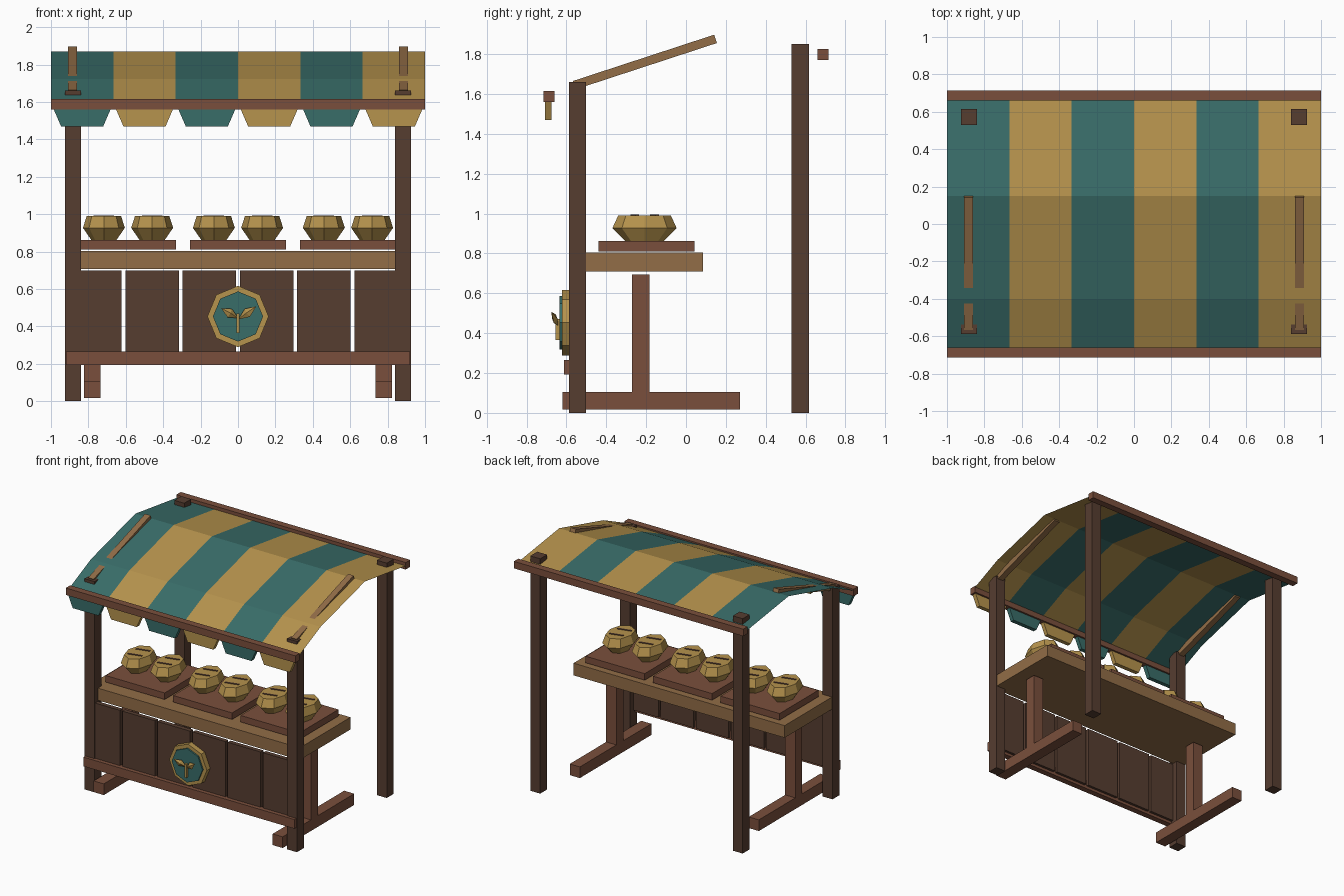
import bpy, bmesh, math
from mathutils import Matrix, Vector, Euler

if "Cube" in bpy.data.objects:
    bpy.data.objects.remove(bpy.data.objects["Cube"])


def material(name, rgb):
    m = bpy.data.materials.new(name)
    lin = [((c / 255 + 0.055) / 1.055) ** 2.4 for c in rgb]
    m.diffuse_color = (*lin, 1)
    m.use_nodes = True
    m.node_tree.nodes["Principled BSDF"].inputs["Base Color"].default_value = m.diffuse_color
    return m


DARK = material("dark_wood", (86, 61, 48))
RED = material("red_wood", (122, 79, 60))
TAN = material("tan_wood", (146, 109, 71))
TEAL = material("teal_cloth", (57, 109, 105))
GOLD = material("gold", (182, 147, 77))


def finish(name, bm, *mats):
    me = bpy.data.meshes.new(name)
    bm.to_mesh(me)
    bm.free()
    for m in mats:
        me.materials.append(m)
    ob = bpy.data.objects.new(name, me)
    bpy.context.collection.objects.link(ob)
    return ob


def box(name, mat, x, y, z, rot=None):
    """Box from (min, max) ranges, optionally turned about its centre."""
    bm = bmesh.new()
    bmesh.ops.create_cube(bm, size=1)
    size = [b - a for a, b in (x, y, z)]
    mid = Vector([(a + b) / 2 for a, b in (x, y, z)])
    turn = Euler(rot or (0, 0, 0)).to_matrix().to_4x4()
    bm.transform(Matrix.Translation(mid) @ turn @ Matrix.Diagonal((*size, 1)))
    return finish(name, bm, mat)


def loft(name, mat, rings):
    """Solid through equal-length rings of points, capped at both ends."""
    bm = bmesh.new()
    vs = [[bm.verts.new(p) for p in r] for r in rings]
    n = len(vs[0])
    for a, b in zip(vs, vs[1:]):
        for i in range(n):
            j = (i + 1) % n
            bm.faces.new((a[i], a[j], b[j], b[i]))
    bm.faces.new(vs[0][::-1])
    bm.faces.new(vs[-1])
    bmesh.ops.recalc_face_normals(bm, faces=bm.faces)
    return finish(name, bm, mat)


def octagon(fn, n=8):
    return [fn(math.cos(i * math.tau / n), math.sin(i * math.tau / n)) for i in range(n)]


# posts, roof struts and trestle legs, mirrored left and right
for s, side in ((-1, "left"), (1, "right")):
    def mx(c, w):
        return (s * c - w / 2, s * c + w / 2)
    box("front_post_" + side, DARK, mx(0.8825, 0.086), (-0.588, -0.502), (0, 1.66))
    box("rear_post_" + side, DARK, mx(0.8825, 0.086), (0.53, 0.616), (0, 1.85))
    a, b = Vector((0, -0.56, 1.644)), Vector((0, 0.148, 1.876))
    mid, d = (a + b) / 2, b - a
    box("roof_strut_" + side, TAN, mx(0.885, 0.048),
        (mid.y - d.length / 2, mid.y + d.length / 2),
        (mid.z - 0.022, mid.z + 0.022), (math.atan2(d.z, d.y), 0, 0))
    box("trestle_foot_" + side, RED, mx(0.78, 0.088), (-0.62, 0.27), (0.018, 0.106))
    box("trestle_leg_" + side, RED, mx(0.78, 0.088), (-0.27, -0.184), (0.106, 0.695))

# rails holding the awning
box("front_awning_rail", RED, (-1, 1), (-0.715, -0.66), (1.56, 1.615))
box("rear_awning_rail", RED, (-1, 1), (0.66, 0.715), (1.77, 1.825))

# striped awning: thin folded cloth, stripes by column
profile = [(-0.69, 1.59), (-0.4, 1.723), (0.15, 1.87), (0.688, 1.795)]
bm = bmesh.new()
cols = [[bm.verts.new((-1 + i / 3, y, z)) for y, z in profile] for i in range(7)]
for i in range(6):
    for j in range(3):
        f = bm.faces.new((cols[i][j], cols[i + 1][j], cols[i + 1][j + 1], cols[i][j + 1]))
        f.material_index = i % 2
finish("awning", bm, TEAL, GOLD)

# hanging valance flaps
for i in range(6):
    cx = -1 + (i + 0.5) / 3
    shape = [(-0.154, 1.565), (-0.112, 1.468), (0.112, 1.468), (0.154, 1.565)]
    loft(f"valance_flap_{i + 1}", GOLD if i % 2 else TEAL,
         [[(cx + x, y, z) for x, z in shape] for y in (-0.707, -0.674)])

# counter, front planks and lower rail
box("tabletop", TAN, (-0.92, 0.92), (-0.545, 0.086), (0.708, 0.804))
for i in range(6):
    cx = (i - 2.5) * 0.3065
    box(f"front_plank_{i + 1}", DARK, (cx - 0.143, cx + 0.143), (-0.58, -0.545), (0.215, 0.7))
box("front_lower_rail", RED, (-0.92, 0.92), (-0.612, -0.565), (0.193, 0.265))

# trays with two scored loaves each
for t in range(3):
    tx = (t - 1) * 0.588
    box(f"tray_{t + 1}", RED, (tx - 0.257, tx + 0.257), (-0.44, 0.042), (0.81, 0.862))
    for s in (-1, 1):
        cx, cy = tx + s * 0.129, -0.208
        name = f"loaf_{t * 2 + (s + 3) // 2}"
        loft(name, GOLD, [octagon(lambda c, n: (cx + 0.112 * k * c, cy + 0.161 * k * n, z))
                          for k, z in ((0.6, 0.862), (1, 0.927), (0.82, 0.99))])
        for q in (-0.05, 0.05):
            box(name + "_score", DARK, (cx - 0.055, cx + 0.055),
                (cy + q - 0.008, cy + q + 0.008), (0.986, 0.994), (0, 0, 0.25))

# octagonal badge: gold rim, teal face
for name, mat, r, y0, y1 in (("badge_rim", GOLD, 0.164, -0.622, -0.575),
                             ("badge_face", TEAL, 0.134, -0.634, -0.6)):
    loft(name, mat, [octagon(lambda c, n: (r * c, y, 0.453 + r * n)) for y in (y0, y1)])

# sprout emblem: stem and two diamond leaves
box("sprout_stem", GOLD, (-0.009, 0.009), (-0.655, -0.63), (0.365, 0.47))
for s, side, ang, ln in ((-1, "left", 0.5, 0.055), (1, "right", 0.6, 0.062)):
    bm = bmesh.new()
    bmesh.ops.create_cone(bm, cap_ends=True, segments=4, radius1=1, radius2=0, depth=1,
                          matrix=Matrix.Translation((0, 0, 0.5)))
    bmesh.ops.delete(bm, geom=[f for f in bm.faces if f.normal.z < -0.9], context='FACES_ONLY')
    geo = bmesh.ops.duplicate(bm, geom=bm.verts[:] + bm.edges[:] + bm.faces[:])["geom"]
    bmesh.ops.scale(bm, vec=(1, 1, -1), verts=[g for g in geo if isinstance(g, bmesh.types.BMVert)])
    bmesh.ops.remove_doubles(bm, verts=bm.verts, dist=1e-4)
    turn = Euler((0, -s * ang, -s * 0.35)).to_matrix().to_4x4()
    bm.transform(Matrix.Translation((s * ln * 0.8, -0.658, 0.46 + ln * 0.2)) @ turn
                 @ Matrix.Diagonal((ln, 0.014, 0.026, 1)))
    bmesh.ops.recalc_face_normals(bm, faces=bm.faces)
    finish("sprout_leaf_" + side, bm, GOLD)
